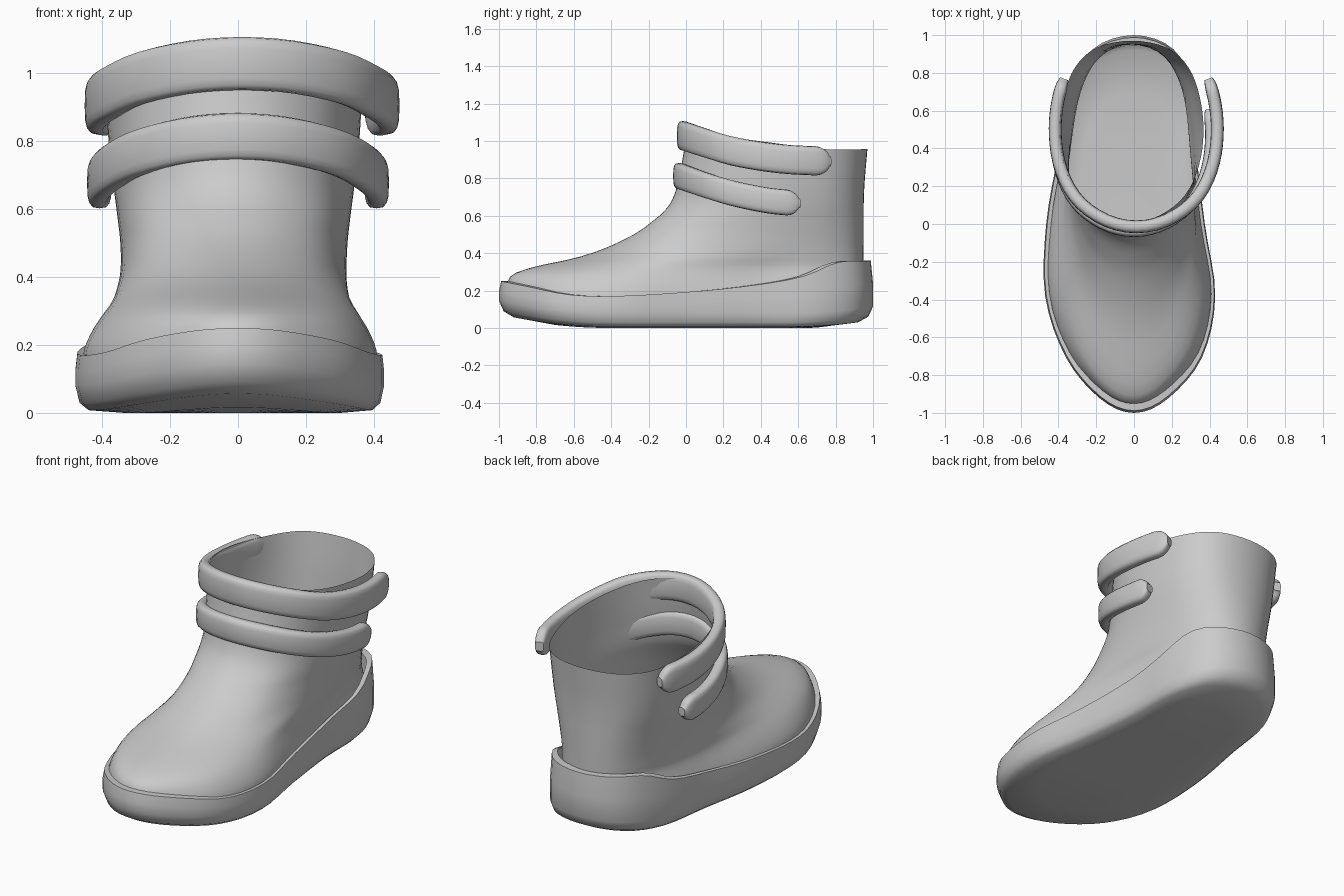
import bpy, bmesh, math
from math import pi, sin, cos

if "Cube" in bpy.data.objects:
    bpy.data.objects.remove(bpy.data.objects["Cube"])

N = 64  # points around the boot


def curve(xs, ys, x):
    """Smooth (Hermite) interpolation through a few control points."""
    x = min(max(x, xs[0]), xs[-1])
    i = 0
    while i < len(xs) - 2 and x > xs[i + 1]:
        i += 1

    def slope(k):
        a, b = max(k - 1, 0), min(k + 1, len(xs) - 1)
        return (ys[b] - ys[a]) / (xs[b] - xs[a])
    h = xs[i + 1] - xs[i]
    t = (x - xs[i]) / h
    return ((2*t**3 - 3*t*t + 1) * ys[i] + (t**3 - 2*t*t + t) * h * slope(i)
            + (3*t*t - 2*t**3) * ys[i + 1] + (t**3 - t*t) * h * slope(i + 1))


# Half widths from toe (angle 0) to heel (angle pi)
ANG = [pi * k / 8 for k in range(9)]
FOOT_R = [0, .18, .36, .43, .375, .33, .315, .21, 0]
FOOT_L = [0, .18, .36, .47, .465, .40, .345, .22, 0]
SHAFT = [0, .15, .28, .355, .38, .36, .30, .185, 0]


def foot_x(a):
    return curve(ANG, FOOT_R, a) if a <= pi else -curve(ANG, FOOT_L, 2 * pi - a)


def shaft_x(a):
    if a < 0:
        return -curve(ANG, SHAFT, -a)
    return curve(ANG, SHAFT, a) if a <= pi else -curve(ANG, SHAFT, 2 * pi - a)


def loft(name, rings, cap_start=False, cap_end=False):
    bm = bmesh.new()
    vr = [[bm.verts.new(p) for p in ring] for ring in rings]
    n = len(vr[0])
    for a, b in zip(vr, vr[1:]):
        for i in range(n):
            j = (i + 1) % n
            bm.faces.new((a[i], a[j], b[j], b[i]))
    if cap_start:
        bm.faces.new(vr[0][::-1])
    if cap_end:
        bm.faces.new(vr[-1])
    bmesh.ops.recalc_face_normals(bm, faces=bm.faces)
    me = bpy.data.meshes.new(name)
    bm.to_mesh(me)
    bm.free()
    ob = bpy.data.objects.new(name, me)
    bpy.context.collection.objects.link(ob)
    bpy.ops.object.select_all(action='DESELECT')
    ob.select_set(True)
    bpy.context.view_layer.objects.active = ob
    bpy.ops.object.shade_smooth_by_angle(angle=math.radians(45))
    return ob


# Sole with raised rand: toe spring below, taller heel counter at the back
def bottom(y):
    return .065 * max(0, (-y - .4) / .6) ** 2 + .035 * max(0, (y - .6) / .4) ** 2


def rand_top(y):
    return curve([-1, -.85, -.65, -.4, .1, .45, .65, .82, 1],
                 [.25, .22, .18, .17, .20, .24, .28, .35, .36], y)


sole = []
for s, lift, top in [(.35, 0, 0), (.7, 0, 0), (.92, .008, 0), (.975, .03, 0), (1, .08, 0),
                     (1, 0, .5), (.988, 0, 1), (.945, 0, 1)]:
    ring = []
    for i in range(N):
        a = 2 * pi * i / N
        y = -cos(a)
        lo = bottom(y * s) + lift
        z = lo if not top else (bottom(y) + .08) * (1 - top) + rand_top(y) * top
        ring.append((foot_x(a) * s, y * s, z))
    sole.append(ring)
loft("sole", sole, cap_start=True)

# Upper: foot outline blending into the shaft, open at the top
Z = [.12, .18, .24, .29, .33, .37, .42, .50, .57, .66, .80, 1.0]
FRONT = [-.96, -.965, -.955, -.92, -.80, -.61, -.45, -.28, -.18, -.08, -.03, .01]
BACK = [.955, .955, .95, .95, .95, .95, .95, .95, .95, .95, .955, .97]
BLEND = [0, 0, .12, .35, .6, .8, .95, 1, 1, 1, 1, 1]
SCALE = [.95, .95, .92, .89, .87, .87, .87, .88, .90, .93, .97, 1.0]


def rim(y):
    return curve([0, .2, .5, .76, 1], [1.09, 1.03, .985, .955, .957], y)


upper = []
M = 40
for k in range(M + 1):
    z = .12 + (1 - .12) * k / M
    yf, yb, b, s = (curve(Z, t, z) for t in (FRONT, BACK, BLEND, SCALE))
    ring = []
    for i in range(N):
        a = 2 * pi * i / N
        y = yf + (yb - yf) * (1 - cos(a)) / 2
        x = s * (foot_x(a) * (1 - b) + shaft_x(a) * b) - .012 * b
        zz = z if z < .6 else .6 + (z - .6) * (rim(y) - .6) / .4
        ring.append((x, y, zz))
    upper.append(ring)
loft("upper", upper)


# Straps: padded bands wrapping the front of the shaft, rounded at both ends
def strap(name, yf, yb, width, end, half_h, ys, zs, shift):
    rings = []
    steps = 56
    for k in range(steps + 1):
        a = -end * cos(pi * k / steps)
        p = (shaft_x(a) * width + shift, yf + (yb - yf) * (1 - cos(a)) / 2)
        q = (shaft_x(a + .01) * width + shift, yf + (yb - yf) * (1 - cos(a + .01)) / 2)
        dx, dy = q[0] - p[0], q[1] - p[1]
        d = math.hypot(dx, dy)
        nx, ny = dy / d, -dx / d
        gap = (end - abs(a)) * .45 / half_h
        r = math.sqrt(max(.12, 1 - max(0, 1 - gap) ** 2))
        zc = curve(ys, zs, p[1])
        ring = []
        for i in range(16):
            c, s = cos(2 * pi * i / 16), sin(2 * pi * i / 16)
            t = .034 * math.copysign(abs(c) ** .6, c) * (.5 + .5 * r)
            h = half_h * r * math.copysign(abs(s) ** .6, s)
            ring.append((p[0] + nx * t, p[1] + ny * t, zc + h))
        rings.append(ring)
    loft(name, rings, True, True)


strap("upper_strap", -.015, 1.0, 1.13, math.radians(123), .078,
      [-.02, .1, .25, .5, .78], [1.03, .99, .945, .905, .89], .012)
strap("lower_strap", -.035, .96, 1.08, math.radians(107), .069,
      [-.04, .1, .25, .45, .62], [.815, .765, .72, .68, .665], 0)
